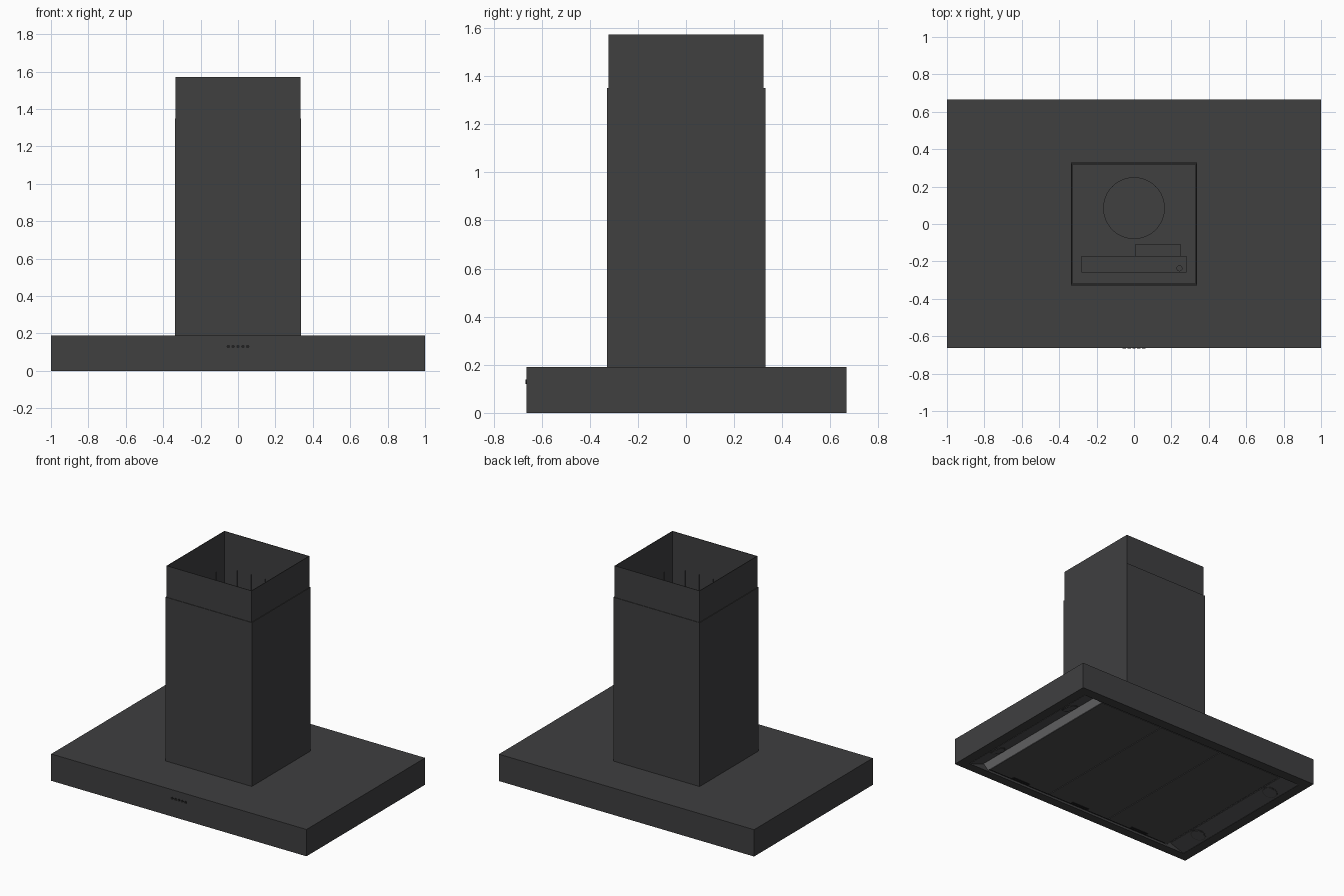
import bpy, bmesh, math
from mathutils import Matrix, Vector

if "Cube" in bpy.data.objects:
    bpy.data.objects.remove(bpy.data.objects["Cube"])


def material(name, v):
    m = bpy.data.materials.new(name)
    m.diffuse_color = (v, v, v * 1.03, 1)
    m.use_nodes = True
    m.node_tree.nodes["Principled BSDF"].inputs["Base Color"].default_value = m.diffuse_color
    return m


BODY = material("dark_steel", 0.05)
FILTER = material("filter_grey", 0.075)
TRIM = material("light_trim", 0.22)
BLACK = material("black", 0.015)


def finish(name, bm, mat):
    bmesh.ops.recalc_face_normals(bm, faces=bm.faces)
    me = bpy.data.meshes.new(name)
    bm.to_mesh(me)
    bm.free()
    ob = bpy.data.objects.new(name, me)
    bpy.context.collection.objects.link(ob)
    me.materials.append(mat)
    return ob


def add_box(bm, lo, hi):
    lo, hi = Vector(lo), Vector(hi)
    m = Matrix.Translation((lo + hi) / 2) @ Matrix.Diagonal((*(hi - lo), 1))
    return bmesh.ops.create_cube(bm, size=1, matrix=m)


def box(name, lo, hi, mat=BODY):
    bm = bmesh.new()
    add_box(bm, lo, hi)
    return finish(name, bm, mat)


def cylinder(name, r, depth, matrix, mat=BODY, segs=32):
    bm = bmesh.new()
    bmesh.ops.create_cone(bm, cap_ends=True, segments=segs, radius1=r, radius2=r,
                          depth=depth, matrix=matrix)
    ob = finish(name, bm, mat)
    smooth(ob)
    return ob


def smooth(ob):
    select(ob)
    bpy.ops.object.shade_smooth_by_angle(angle=math.radians(35))


def select(ob):
    bpy.ops.object.select_all(action='DESELECT')
    ob.select_set(True)
    bpy.context.view_layer.objects.active = ob


def prism(name, profile, y0, y1, mat):
    """Extrude an xz profile along y."""
    bm = bmesh.new()
    face = bm.faces.new([bm.verts.new((x, y0, z)) for x, z in profile])
    geo = bmesh.ops.extrude_face_region(bm, geom=[face])["geom"]
    bmesh.ops.translate(bm, vec=(0, y1 - y0, 0),
                        verts=[g for g in geo if isinstance(g, bmesh.types.BMVert)])
    return finish(name, bm, mat)


def cut(ob, cutter):
    mod = ob.modifiers.new("cut", 'BOOLEAN')
    mod.object, mod.operation, mod.solver = cutter, 'DIFFERENCE', 'EXACT'
    select(ob)
    bpy.ops.object.modifier_apply(modifier=mod.name)
    bpy.data.objects.remove(cutter)


def tube(name, hx, y0, y1, z0, z1):
    """Open square tube with thin sheet walls."""
    bm = bmesh.new()
    add_box(bm, (-hx, y0, z0), (hx, y1, z1))
    bm.normal_update()
    bmesh.ops.delete(bm, geom=[f for f in bm.faces if abs(f.normal.z) > .5],
                     context='FACES_ONLY')
    ob = finish(name, bm, BODY)
    mod = ob.modifiers.new("wall", 'SOLIDIFY')
    mod.thickness, mod.offset, mod.use_even_offset = 0.004, -1, True
    select(ob)
    bpy.ops.object.modifier_apply(modifier=mod.name)
    return ob


# Canopy with a recessed underside: sloped lamp strips either side of the filters
canopy = box("canopy", (-1, -.662, 0), (1, .666, .19))
recess = prism("recess_cutter",
               [(-.93, -.05), (-.93, .002), (-.80, .045), (-.77, .016),
                (.77, .016), (.80, .045), (.93, .002), (.93, -.05)], -.595, .595, BODY)
cut(canopy, recess)

# Underside trims and lamps
tilt = math.atan2(.043, .13)
for s, side in ((1, "right"), (-1, "left")):
    prism(f"trim_{side}", [(s * .772, .004), (s * .812, .043),
                           (s * .806, .046), (s * .766, .012)], -.59, .59, TRIM)
    prism(f"lamp_strip_{side}", [(s * .925, .001), (s * .815, .0375),
                                 (s * .815, .042), (s * .925, .006)], -.594, .594, FILTER)
    for y, end in ((-.37, "front"), (.37, "back")):
        at = Matrix.Translation((s * .868, y, .0205)) @ Matrix.Rotation(s * tilt, 4, 'Y')
        cylinder(f"lamp_rim_{side}_{end}", .052, .006, at, BODY)
        cylinder(f"lamp_{side}_{end}", .044, .009, at, FILTER)

# Three grease filters with finger latches
for i in (-1, 0, 1):
    x = i * .513
    box(f"filter_{i + 2}", (x - .254, -.575, .004), (x + .254, .585, .02), FILTER)
    box(f"filter_latch_{i + 2}", (x - .07, -.568, .001), (x + .07, -.55, .006), BLACK)

# Telescopic chimney, the upper sleeve has vent slots hidden by the lower one
tube("lower_chimney", .338, -.328, .33, .19, 1.35)
upper = tube("upper_chimney", .333, -.323, .323, .45, 1.572)
bm = bmesh.new()
for k in range(-2, 3):
    c = k * .11
    for s in (-1, 1):
        add_box(bm, (c - .012, s * .321 - .02, 1.1), (c + .012, s * .321 + .02, 1.32))
        add_box(bm, (s * .331 - .02, c - .012, 1.1), (s * .331 + .02, c + .012, 1.32))
cut(upper, finish("slot_cutter", bm, BODY))

# Duct outlet and electrical housing inside the chimney
cylinder("duct_outlet", .165, .1, Matrix.Translation((0, .085, .24)), segs=48)
box("control_box", (-.28, -.26, .19), (.28, -.17, .27))
box("terminal_box", (.005, -.17, .19), (.25, -.11, .24))
cylinder("cable_gland", .016, .02, Matrix.Translation((.243, -.237, .278)), segs=20)

# Row of push buttons on the front
for k in range(5):
    at = Matrix.Translation(((k - 2) * .026, -.6635, .13)) @ Matrix.Rotation(math.pi / 2, 4, 'X')
    cylinder(f"button_{k + 1}", .009, .006, at, BLACK, 20)
